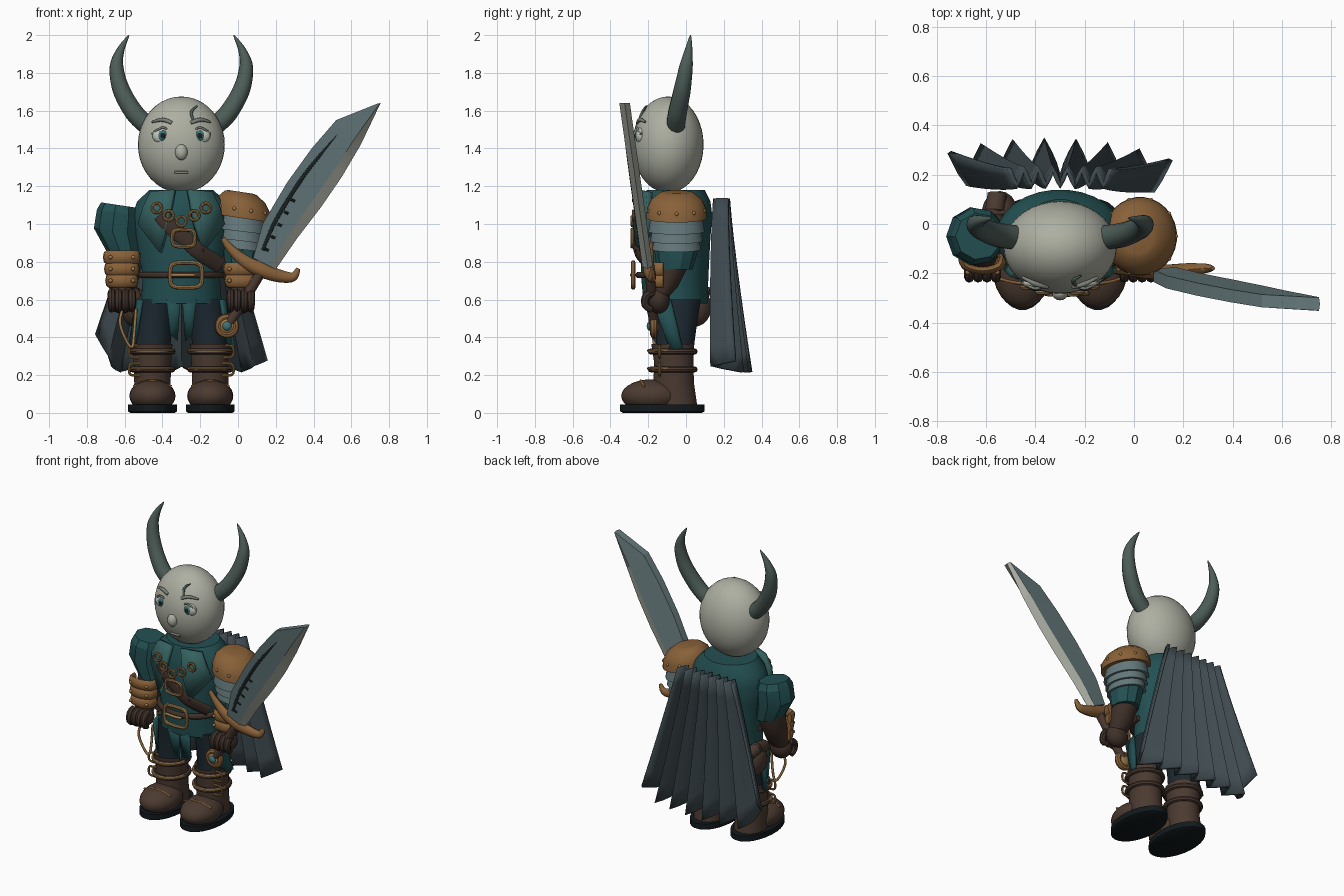
import bpy, bmesh, math
from mathutils import Vector as V

if "Cube" in bpy.data.objects:
    bpy.data.objects.remove(bpy.data.objects["Cube"])

CX = -0.3  # body centre line
COL = dict(teal=(.017, .08, .085), lapel=(.035, .12, .115), skin=(.42, .43, .36), horn=(.075, .11, .095),
           tan=(.25, .12, .04), brown=(.05, .03, .022), boot=(.07, .042, .03), gold=(.34, .19, .07),
           cape=(.05, .07, .08), steel=(.13, .19, .2), edge=(.4, .42, .36), navy=(.012, .022, .03), brow=(.2, .22, .19),
           sole=(.006, .01, .012), white=(.55, .58, .52), iris=(.05, .17, .17), black=(.01, .015, .015))
MATS = {}
for k, c in COL.items():
    MATS[k] = bpy.data.materials.new(k)
    MATS[k].diffuse_color = (*c, 1)


def finish(name, bm, mat, angle=40, thick=0):
    bmesh.ops.recalc_face_normals(bm, faces=bm.faces)
    me = bpy.data.meshes.new(name)
    bm.to_mesh(me)
    bm.free()
    ob = bpy.data.objects.new(name, me)
    bpy.context.collection.objects.link(ob)
    me.materials.append(MATS[mat])
    if thick:
        m = ob.modifiers.new("thickness", 'SOLIDIFY')
        m.thickness, m.offset = thick, 0
    bpy.ops.object.select_all(action='DESELECT')
    ob.select_set(True)
    bpy.context.view_layer.objects.active = ob
    bpy.ops.object.shade_smooth_by_angle(angle=math.radians(angle))
    return ob


def skin(name, rings, mat, closed=False, angle=40):
    bm = bmesh.new()
    rs = [[bm.verts.new(p) for p in r] for r in rings]
    n = len(rs[0])
    for a, b in (zip(rs, rs[1:] + rs[:1]) if closed else zip(rs, rs[1:])):
        for i in range(n):
            bm.faces.new((a[i], a[(i + 1) % n], b[(i + 1) % n], b[i]))
    if not closed:
        bm.faces.new(rs[0][::-1])
        bm.faces.new(rs[-1])
    return finish(name, bm, mat, angle)


def loft(name, rings, mat, n=24, tilt=0, angle=40):
    # stacked ellipses: x, y, z, rx, ry
    out = []
    for x, y, z, rx, ry in rings:
        a = [2 * math.pi * (i + .5) / n for i in range(n)]
        out.append([(x + rx * math.cos(t), y + ry * math.sin(t), z - tilt * rx * math.cos(t)) for t in a])
    return skin(name, out, mat, angle=angle)


def tube(name, pts, rad, mat, ref=(0, 1, 0), flat=1, n=10, closed=False, sub=6):
    # swept tube along a smooth path; flat squashes it along ref
    pts = [V(p) for p in pts]
    k = len(pts)
    rad = rad if isinstance(rad, (list, tuple)) else [rad] * k
    path = []
    get = (lambda i: pts[i % k]) if closed else (lambda i: pts[max(0, min(k - 1, i))])
    for i in range(k if closed else k - 1):
        a, b, c, d = get(i - 1), get(i), get(i + 1), get(i + 2)
        for j in range(sub):
            t = j / sub
            p = .5 * (2 * b + (c - a) * t + (2 * a - 5 * b + 4 * c - d) * t * t + (3 * b - a - 3 * c + d) * t ** 3)
            path.append((p, rad[i] * (1 - t) + rad[(i + 1) % k] * t))
    if not closed:
        path.append((pts[-1], rad[-1]))
    rings, m = [], len(path)
    for i, (p, r) in enumerate(path):
        q = path[(i + 1) % m][0] - path[i - 1][0] if closed else path[min(i + 1, m - 1)][0] - path[max(i - 1, 0)][0]
        u = q.normalized().cross(V(ref)).normalized()
        w = u.cross(q).normalized()
        rings.append([p + u * r * math.cos(2 * math.pi * s / n) + w * r * flat * math.sin(2 * math.pi * s / n)
                      for s in range(n)])
    return skin(name, rings, mat, closed)


def ball(name, c, r, mat, seg=16):
    r = r if isinstance(r, tuple) else (r, r, r)
    bm = bmesh.new()
    bmesh.ops.create_uvsphere(bm, u_segments=seg, v_segments=max(6, seg // 2 + 2), radius=1)
    for v in bm.verts:
        v.co = V((c[0] + v.co.x * r[0], c[1] + v.co.y * r[1], c[2] + v.co.z * r[2]))
    return finish(name, bm, mat, 60)


def hoop(name, c, a, b, r, mat, plane='xz', power=1):
    # ring in a plane; power below 1 gives a rounded rectangle
    pts = []
    for i in range(16):
        t = 2 * math.pi * i / 16
        u, w = [math.copysign(abs(f) ** power, f) for f in (math.cos(t), math.sin(t))]
        pts.append(V(c) + (V((a * u, 0, b * w)) if plane == 'xz' else V((a * u, b * w, 0))))
    return tube(name, pts, r, mat, (0, 1, 0) if plane == 'xz' else (0, 0, 1), n=8, closed=True, sub=2)


def plate(name, pts, mat, thick=.02):
    bm = bmesh.new()
    vs = [bm.verts.new(p) for p in pts]
    c = bm.verts.new(sum((V(p) for p in pts), V()) / len(pts))
    for i in range(len(vs)):
        bm.faces.new((vs[i], vs[(i + 1) % len(vs)], c))
    return finish(name, bm, mat, 30, thick)


def front(x, off=0.0, rx=.25):
    return -.055 - .19 * math.sqrt(max(0, 1 - ((x - CX) / rx) ** 2)) - off


# head and face
ball("head", (CX, -.095, 1.42), (.23, .188, .255), "skin", 36)
ball("nose", (CX, -.28, 1.38), (.033, .03, .042), "skin")
tube("mouth", [(-.335, -.247, 1.272), (CX, -.25, 1.272), (-.265, -.247, 1.272)], .008, "brow")
tube("brow_scar", [(-.215, -.21, 1.625), (-.243, -.226, 1.6), (-.245, -.238, 1.575), (-.235, -.25, 1.545)],
     [.004, .008, .008, .006], "horn")
for s, n in ((-1, "right"), (1, "left")):
    x = CX + s * .098
    ball(n + "_eye", (x, -.24, 1.468), (.056, .026, .044), "white")
    ball(n + "_iris", (x, -.258, 1.468), (.026, .012, .029), "iris")
    ball(n + "_pupil", (x, -.266, 1.468), (.014, .007, .015), "black")
    tube(n + "_upper_lid", [(x - .056, -.238, 1.475), (x, -.262, 1.511), (x + .056, -.238, 1.475)], .006, "brow")
    tube(n + "_brow", [(CX + s * .05, -.255, 1.535), (CX + s * .1, -.243, 1.552), (CX + s * .155, -.215, 1.54)],
         [.01, .011, .005], "brow")
    tube(n + "_horn", [(CX + s * d, y, z) for d, y, z in
         ((.18, -.055, 1.52), (.25, -.045, 1.59), (.318, -.02, 1.71), (.343, .0, 1.83), (.322, .014, 1.92),
          (.277, .024, 2.0))], [.05, .05, .046, .037, .021, .002], "horn", n=14)

# tunic, lapels and collar holes
loft("tunic", [(CX, -.055, .58, .215, .17), (CX, -.06, .73, .205, .18), (CX, -.055, .92, .245, .185),
               (CX, -.05, 1.05, .26, .19), (CX, -.05, 1.12, .235, .18), (CX, -.055, 1.18, .17, .155)], "teal", 28)
for s, n in ((-1, "right"), (1, "left")):
    plate(n + "_lapel", [(CX + s * d, front(CX + s * d, o), z) for d, o, z in
          ((.035, -.005, 1.18), (.16, -.01, 1.17), (.2, .03, 1.09), (.225, .035, 1.0), (.11, .028, .85),
           (.07, .03, 1.0))], "lapel", .03)
for i, (d, z) in enumerate(((-.13, 1.085), (-.068, 1.045), (0, 1.015), (.068, 1.045), (.13, 1.085))):
    hoop(f"eyelet_{i}", (CX + d, front(CX + d, .04), z), .025, .025, .008, "gold")

# belts and buckles
tube("waist_belt", [(CX + .212 * math.cos(t), -.06 - .19 * math.sin(t), .73)
                    for t in (math.pi * i / 12 for i in range(13))], .018, "brown", (0, 0, 1), sub=2)
hoop("waist_buckle", (-.275, -.28, .73), .085, .066, .012, "gold", power=.5)
tube("buckle_prong", [(-.35, -.28, .73), (-.275, -.288, .73), (-.23, -.28, .73)], .009, "gold")
tube("chest_strap", [(x, front(x, .028), z) for x, z in
     ((-.41, 1.05), (-.36, .99), (-.28, .92), (-.2, .85), (-.09, .78))], .042, "brown", flat=.3)
hoop("chest_buckle", (-.288, -.285, .925), .06, .045, .01, "gold", power=.55)

# legs, boots, skirt flaps
for s, n in ((-1, "right"), (1, "left")):
    x = CX + s * .153
    loft(n + "_trouser", [(x, -.06, .33, .092, .1), (x - s * .01, -.05, .48, .1, .11), (CX + s * .13, -.05, .6, .1, .13)],
         "navy")
    loft(n + "_boot_shaft", [(x, -.05, .04, .1, .11), (x, -.065, .16, .097, .108), (x, -.065, .27, .1, .105),
         (x, -.07, .365, .107, .115), (x, -.07, .35, .09, .1)], "boot")
    ball(n + "_boot_toe", (x, -.18, .09), (.122, .163, .088), "boot", 24)
    loft(n + "_sole", [(x, -.125, 0, .118, .21), (x, -.125, .008, .13, .225), (x, -.125, .045, .13, .225)], "sole", 28)
    tube(n + "_boot_seam", [(x - .1, -.22, .14), (x, -.24, .17), (x + .1, -.22, .14)], .007, "tan")
    for z in (.23, .325):
        hoop(n + "_boot_strap", (x, -.07, z), .106, .116, .016, "boot", 'xy')
        hoop(n + "_boot_strap_cord", (x, -.075, z + .005), .11, .122, .009, "gold", 'xy')
        hoop(n + "_strap_buckle", (CX + s * .235, -.14, z), .042, .032, .007, "gold", power=.6)
    plate(n + "_side_flap", [(CX + s * d, y, z) for d, y, z in
          ((.21, -.18, .6), (.23, -.08, .6), (.275, -.02, .34), (.25, -.08, .33))], "teal")
    plate(n + "_front_flap", [(CX + s * d, y, z) for d, y, z in
          ((.005, -.21, .6), (.08, -.21, .6), (.06, -.17, .42), (.02, -.16, .38))], "teal")
ball("hip_pouch", (-.545, .04, .56), (.075, .095, .105), "boot", 18)
tube("pouch_flap", [(-.555, -.05, .625), (-.565, .04, .645), (-.555, .12, .625)], .04, "boot")
tube("hanging_cord", [(-.6, -.17, .58), (-.625, -.18, .48), (-.59, -.17, .38), (-.56, -.16, .35), (-.55, -.15, .42),
                      (-.54, -.15, .55)], .008, "gold")

# arms: sleeves, forearms, bracers, gloved hands
loft("right_sleeve", [(-.605, -.05, .84, .09, .1), (-.645, -.05, .96, .118, .12), (-.635, -.05, 1.06, .112, .118),
                      (-.63, -.05, 1.1, .095, .095)], "teal", 9, .15, 25)
loft("left_sleeve", [(.02, -.06, .76, .085, .095), (.02, -.05, .88, .105, .12), (.0, -.05, 1.05, .1, .11)],
     "teal", 10, 0, 25)
for s, n in ((-1, "right"), (1, "left")):
    x = CX + s * .315
    loft(n + "_forearm", [(x, -.14, .62, .06, .055), (x, -.11, .67, .07, .07), (x, -.06, .8, .085, .085),
                          (x, -.05, .87, .085, .085)], "brown", 16)
    ball(n + "_hand", (x, -.145, .6), (.075, .06, .075), "brown")
    for i in range(4):
        fx = x + (i - 1.5) * .036
        tube(n + "_finger", [(fx, -.17, .64), (fx, -.21, .62), (fx, -.215, .57), (fx, -.18, .545)],
             [.02, .022, .02, .016], "brown", (1, 0, 0), n=8, sub=3)
    for j in range(3 if s < 0 else 2):
        z, w = .7 + j * .062, .072 + .006 * j
        tube(n + "_bracer_plate", [(x - w, -.12, z), (x - w * .85, -.17, z), (x, -.19, z), (x + w * .85, -.17, z),
             (x + w, -.12, z)], .016, "tan", (0, 0, 1), 2.2, n=8, sub=3)
        for d in (-.06, .06):
            ball(n + "_bracer_stud", (x + d, -.195, z), .011, "gold", 8)

# shoulder armour
loft("shoulder_cap", [(.025, -.05, 1.03, .15, .16), (.025, -.05, 1.08, .147, .158), (.02, -.05, 1.13, .125, .135),
                      (.015, -.05, 1.165, .085, .09), (.015, -.05, 1.17, .065, .07)], "tan", 28, .15)
for i, z in enumerate((.985, .935, .89)):
    r = .135 - i * .01
    loft("shoulder_lame", [(.02, -.05, z - .025, r, r + .015), (.02, -.05, z + .05, r - .012, r + .003)], "steel", 24, .12)
for i in range(10):
    t = 2 * math.pi * i / 10
    ball("shoulder_stud", (.025 + .143 * math.cos(t), -.05 + .153 * math.sin(t), 1.075 - .022 * math.cos(t)), .011, "gold", 8)

# curved sword: blade sections run from hilt to tip
spine = [(.08, .82), (.13, 1.0), (.26, 1.22), (.39, 1.4), (.52, 1.55), (.74, 1.638)]
cut = [(.2, .76), (.31, .92), (.44, 1.09), (.55, 1.25), (.65, 1.42), (.755, 1.64)]
sy = lambda z: -.2 - .125 * (z - .75) / .89
secs = []
for (a, b), (c, d) in zip(spine, cut):
    mx, mz = a + .75 * (c - a), b + .75 * (d - b)
    secs.append([(a, sy(b) - .026, b), (mx, sy(mz) - .028, mz), (c, sy(d), d), (mx, sy(mz) + .028, mz),
                 (a, sy(b) + .026, b)])
blade = skin("sword_blade", secs, "steel", angle=20)
blade.data.materials.append(MATS["edge"])
for i, p in enumerate(blade.data.polygons):
    if i < 25 and i % 5 in (1, 2):
        p.material_index = 1
groove = ((.13, .86), (.2, 1.02), (.33, 1.23), (.43, 1.36), (.53, 1.48))
tube("blade_groove", [(x, sy(z) - .025, z) for x, z in groove], [.01, .012, .012, .01, .004], "black", flat=.4)
for i in range(5):
    x, z = .14 + i * .035, .87 + i * .065
    tube("blade_notch", [(x, sy(z) - .026, z), (x + .022, sy(z) - .027, z - .01)], .007, "black", n=6)
tube("sword_guard", [(-.08, -.19, .925), (-.04, -.19, .87), (.04, -.195, .8), (.13, -.195, .755), (.22, -.185, .725),
                     (.29, -.18, .72), (.32, -.18, .765)], [.012, .022, .034, .04, .034, .025, .01], "tan", flat=.8)
tube("sword_handle", [(.13, -.195, .76), (.04, -.18, .61), (-.05, -.17, .47)], .027, "boot")
hoop("pommel_ring", (-.058, -.17, .46), .045, .045, .02, "tan")
ball("pommel", (-.058, -.17, .46), (.045, .028, .045), "gold")
ball("pommel_gem", (-.058, -.193, .46), (.024, .015, .024), "iris")

# pleated cape, widening to a ragged hem
bm = bmesh.new()
rows, cols = 9, 43
grid = []
for r in range(rows):
    t = r / (rows - 1)
    row = []
    for c in range(cols):
        u = 2 * c / (cols - 1) - 1
        fold = abs((c % 6) - 3) / 1.5 - 1
        hem = .215 + .03 * (1 - fold) * .5 + (.2 * max(0, -u - .8) / .2) + .06 * max(0, u - .85) / .15
        x = CX + u * (.205 + .245 * t)
        y = .188 + .082 * t ** 1.3 + fold * (.036 + .036 * t) - .065 * u * u * t - .015 * u * t
        row.append(bm.verts.new((x, y, 1.135 * (1 - t) + hem * t)))
    grid.append(row)
for a, b in zip(grid, grid[1:]):
    for i in range(cols - 1):
        bm.faces.new((a[i], a[i + 1], b[i + 1], b[i]))
finish("cape", bm, "cape", 30, .018)

for m in bpy.data.materials:
    if m.users and not m.is_grease_pencil:
        m.use_nodes = True
        m.node_tree.nodes["Principled BSDF"].inputs["Base Color"].default_value = m.diffuse_color
